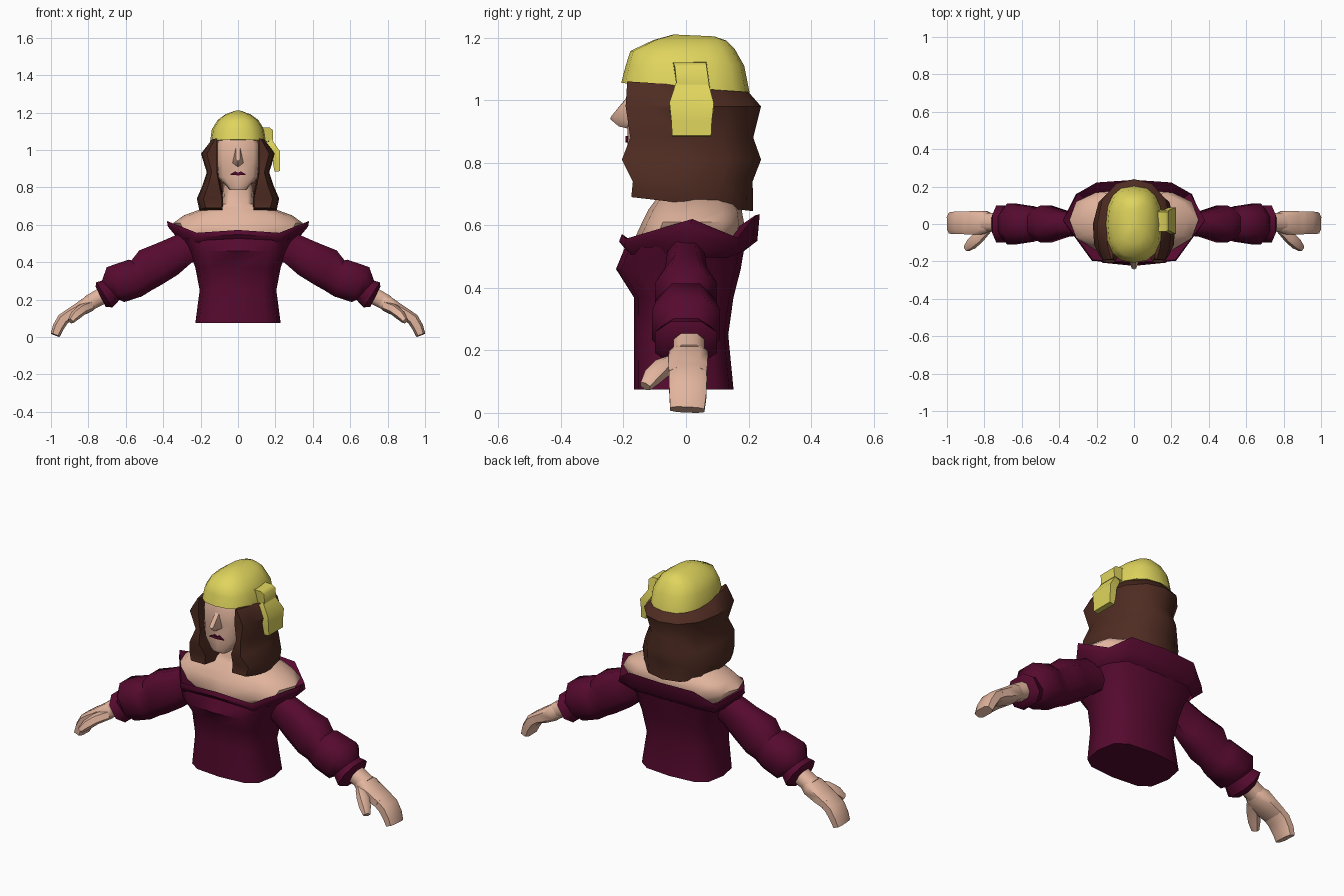
import bpy, bmesh, math
from mathutils import Vector


def material(name, rgb):
    m = bpy.data.materials.new(name)
    m.diffuse_color = (*rgb, 1)
    return m


SKIN = material("skin", (0.76, 0.46, 0.34))
MAROON = material("maroon cloth", (0.093, 0.003, 0.028))
YELLOW = material("yellow cloth", (0.74, 0.66, 0.11))
BROWN = material("brown hair", (0.078, 0.025, 0.016))


def finish(name, bm, mat, mirror=False):
    bmesh.ops.recalc_face_normals(bm, faces=bm.faces)
    me = bpy.data.meshes.new(name)
    bm.to_mesh(me)
    bm.free()
    me.materials.append(mat)
    ob = bpy.data.objects.new(name, me)
    bpy.context.collection.objects.link(ob)
    if mirror:
        ob.modifiers.new("mirror", 'MIRROR')
    return ob


def loft(name, rings, mat, caps=(True, True), mirror=False):
    bm = bmesh.new()
    loops = [[bm.verts.new(p) for p in r] for r in rings]
    n = len(loops[0])
    for a, b in zip(loops, loops[1:]):
        for i in range(n):
            bm.faces.new((a[i], a[(i + 1) % n], b[(i + 1) % n], b[i]))
    if caps[0]:
        bm.faces.new(loops[0])
    if caps[1]:
        bm.faces.new(loops[-1])
    return finish(name, bm, mat, mirror)


def oval(z, rx, yf, yb, n=12, e=0.75, zb=None):
    """Squarish oval ring, from front depth yf to back depth yb, optionally tilted to zb."""
    zb = z if zb is None else zb
    pts = []
    for k in range(n):
        a = 2 * math.pi * k / n
        c, s = math.cos(a), math.sin(a)
        x = math.copysign(abs(c) ** e, c)
        y = math.copysign(abs(s) ** e, s)
        pts.append((rx * x, (yf + yb) / 2 + (yb - yf) / 2 * y, z + (zb - z) * (y + 1) / 2))
    return pts


def both(half):
    """Close a half outline (x >= 0) with its mirror image."""
    return half + [(-x, y, z) for x, y, z in reversed(half) if x > 1e-6]


def tube(name, path, mat, n=8, e=0.8, mirror=True):
    """Path rows: x, y, z, half height, half width."""
    c = [Vector(p[:3]) for p in path]
    rings = []
    for i, p in enumerate(path):
        t = (c[min(i + 1, len(c) - 1)] - c[max(i - 1, 0)]).normalized()
        side = Vector((0, 1, 0))
        side = (side - t * side.dot(t)).normalized()
        up = t.cross(side)
        ring = []
        for k in range(n):
            a = 2 * math.pi * (k + 0.5) / n
            u, v = math.cos(a), math.sin(a)
            u, v = math.copysign(abs(u) ** e, u), math.copysign(abs(v) ** e, v)
            ring.append(c[i] + side * u * p[4] * 1.06 + up * v * p[3] * 1.06)
        rings.append(ring)
    return loft(name, rings, mat, mirror=mirror)


# Dress body, widening from the waist to the shoulders
loft("bodice", [oval(*r, e=0.62) for r in [
    (0.075, 0.228, -0.167, 0.152), (0.25, 0.205, -0.167, 0.135), (0.37, 0.228, -0.167, 0.152),
    (0.46, 0.26, -0.224, 0.175), (0.53, 0.30, -0.195, 0.187)]], MAROON, caps=(True, False))

# Off-shoulder collar band: under edge, outer edge, top rim, inner lip
low = [(0, -.195, .525), (.22, -.175, .505), (.30, -.01, .50), (.27, .13, .495), (.19, .18, .515), (0, .182, .515)]
out = [(0, -.214, .548), (.225, -.197, .535), (.375, .01, .59), (.31, .16, .53), (.20, .214, .55), (0, .228, .55)]
top = [(0, -.205, .572), (.22, -.192, .557), (.38, .02, .62), (.30, .165, .56), (.20, .222, .632), (0, .236, .635)]
inner = [(x * .78, y * .7, z - .045) for x, y, z in top]
loft("collar", [both(h) for h in (low, out, top, inner)], MAROON, caps=(False, False))

# Bare shoulders and neck
loft("shoulders", [oval(*r) for r in [
    (0.50, 0.22, -0.15, 0.15), (0.55, 0.31, -0.168, 0.18), (0.61, 0.345, -0.14, 0.185),
    (0.65, 0.29, -0.12, 0.178), (0.69, 0.18, -0.09, 0.145), (0.71, 0.085, -0.075, 0.09),
    (0.84, 0.078, -0.08, 0.07)]], SKIN)

# Head
loft("head", [oval(*r, e=0.5) for r in [
    (0.785, 0.045, -0.183, -0.06), (0.805, 0.06, -0.19, 0.0), (0.855, 0.11, -0.187, 0.08),
    (0.95, 0.12, -0.187, 0.12), (1.03, 0.118, -0.19, 0.12), (1.08, 0.10, -0.165, 0.10)]], SKIN)


def hull(name, pts, mat):
    bm = bmesh.new()
    for p in pts:
        bm.verts.new(p)
    bmesh.ops.convex_hull(bm, input=bm.verts)
    return finish(name, bm, mat)


hull("nose", [(0, -.18, 1.02), (-.012, -.186, 1.01), (.012, -.186, 1.01), (-.012, -.238, .95),
              (.012, -.238, .95), (0, -.243, .94), (-.03, -.18, .93), (.03, -.18, .93),
              (0, -.215, .916), (0, -.18, .908)], SKIN)

# Lips as a thin plate with a notched upper edge
lip = both([(0, 0, .879), (.015, 0, .885), (.046, 0, .868), (0, 0, .864)])
loft("lips", [[(x, y, z) for x, _, z in lip] for y in (-0.194, -0.186)], MAROON)


# Hair: a horseshoe wrapped round the back and sides of the head
def hair_ring(z, xo, xi, yf, yb, zb=None):
    zb = z if zb is None else zb
    half = [(0, yb), (xo * .48, yb * .9), (xo * .86, yb * .55), (xo, 0), (xo * .97, yf * .65),
            (xo * .84, yf), (xi, yf), (xi * .95, yf + .12), (xi * .9, yb - .12), (0, yb - .08)]
    return both([(x, y, z + (zb - z) * (y - yf) / (yb - yf)) for x, y in half])


loft("hair", [hair_ring(*r) for r in [
    (0.69, 0.205, 0.085, -0.175, 0.215, 0.645), (0.74, 0.22, 0.085, -0.17, 0.213),
    (0.81, 0.19, 0.10, -0.205, 0.24), (0.88, 0.167, 0.113, -0.178, 0.215),
    (0.98, 0.198, 0.113, -0.193, 0.24), (1.06, 0.145, 0.113, -0.188, 0.192, 1.035)]], BROWN)

# Head scarf with a side knot and hanging tail
loft("head_scarf", [oval(*r[:4], n=16, e=0.8, zb=r[4]) for r in [
    (1.055, 0.15, -0.207, 0.203, 1.025), (1.11, 0.14, -0.193, 0.186, 1.11),
    (1.157, 0.108, -0.178, 0.155, 1.165), (1.192, 0.066, -0.105, 0.13, 1.19),
    (1.21, 0.02, -0.04, 0.09, 1.204)]], YELLOW)
hull("scarf_knot", [(.11, -.042, 1.12), (.11, .066, 1.122), (.11, .078, 1.035), (.11, -.03, 1.04),
                    (.17, -.04, 1.12), (.17, .064, 1.12), (.187, -.035, 1.105), (.187, .066, 1.105),
                    (.187, .074, 1.05), (.187, -.03, 1.05)], YELLOW)
tube("scarf_tail", [(.165, .02, 1.045, .018, .05), (.205, .018, .985, .02, .068),
                    (.205, .018, .93, .018, .062), (.21, .018, .885, .014, .06)],
     YELLOW, n=4, e=0.05, mirror=False)

# Puffed sleeves with flared cuffs
tube("sleeve", [(.19, 0, .49, .07, .06), (.28, 0, .475, .085, .06), (.37, 0, .42, .10, .068),
                (.47, 0, .37, .11, .10), (.515, 0, .33, .097, .08), (.55, 0, .315, .105, .095),
                (.655, 0, .28, .105, .11), (.68, 0, .25, .07, .08), (.715, 0, .225, .08, .10),
                (.735, 0, .215, .06, .07)], MAROON)

# Hands: wrist, palm, mitten fingers and thumb
tube("wrist", [(.68, .01, .245, .046, .05), (.80, .01, .18, .042, .05)], SKIN)
tube("palm", [(.765, .008, .195, .035, .045), (.80, .008, .175, .042, .062),
              (.86, .006, .14, .036, .062), (.905, .006, .118, .03, .06)], SKIN, e=0.6)
tube("fingers", [(.89, .006, .128, .030, .059), (.935, .006, .095, .032, .06),
                 (.962, .006, .05, .03, .058), (.977, .004, .01, .025, .054)], SKIN, e=0.6)
tube("thumb", [(.79, -.03, .165, .026, .025), (.835, -.075, .145, .028, .03),
               (.87, -.108, .115, .026, .028), (.895, -.13, .085, .016, .018)], SKIN, n=6)

# Smooth shading that keeps creases sharp
for ob in bpy.context.collection.objects:
    ob.select_set(True)
    bpy.context.view_layer.objects.active = ob
bpy.ops.object.shade_smooth_by_angle(angle=math.radians(52))
